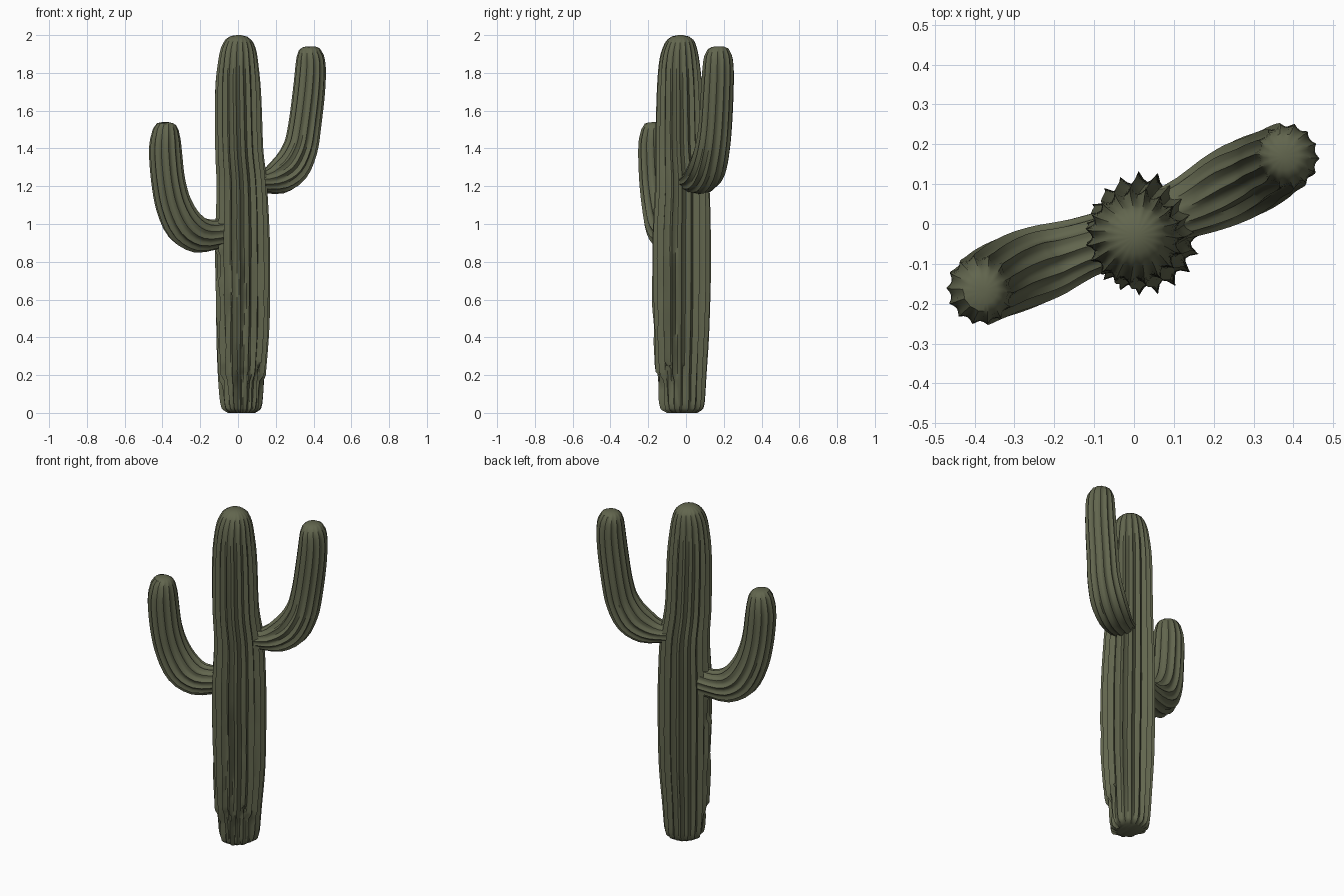
import bpy, bmesh, math
from mathutils import Vector, noise

# One dull olive skin colour
skin = bpy.data.materials.new("olive_green")
skin.diffuse_color = (0.122, 0.132, 0.076, 1)


def spline(keys, steps):
    """Smooth interpolation through rows of numbers."""
    rows = []
    for i in range(len(keys) - 1):
        p0, p1 = keys[max(i - 1, 0)], keys[i]
        p2, p3 = keys[i + 1], keys[min(i + 2, len(keys) - 1)]
        n = max(1, round(math.dist(p1[:3], p2[:3]) / steps))
        for k in range(n):
            t = k / n
            rows.append([0.5 * (2 * b + (c - a) * t + (2 * a - 5 * b + 4 * c - d) * t * t
                                + (3 * b - a - 3 * c + d) * t ** 3)
                         for a, b, c, d in zip(p0, p1, p2, p3)])
    rows.append(list(keys[-1]))
    return rows


def ribbed_stem(name, keys, side, ribs, depth, steps, wear=None):
    """Sweep a pleated section; key rows are x, y, z, radius, side radius."""
    rows = spline(keys, steps)
    centres = [Vector(r[:3]) for r in rows]
    full = max(r[3] for r in rows)
    count = ribs * 4
    bm = bmesh.new()
    rings = []
    for i, row in enumerate(rows):
        tangent = (centres[min(i + 1, len(rows) - 1)] - centres[max(i - 1, 0)]).normalized()
        out = side.cross(tangent).normalized()
        pleat = depth * min(1, (row[3] / full) ** 2 * 1.2)
        ring = []
        for j in range(count):
            a = math.tau * j / count
            s = 1 - pleat * abs(math.sin(ribs * a / 2)) ** 0.9
            # slight wander of each rib
            s *= 1 + 0.018 * noise.noise((math.cos(a) * 3, math.sin(a) * 3, row[2] * 3))
            if wear:
                s *= wear(a, row[2])
            ring.append(bm.verts.new(centres[i] + out * row[3] * s * math.cos(a)
                                     + side * row[4] * s * math.sin(a)))
        rings.append(ring)
    for lo, hi in zip(rings, rings[1:]):
        for j in range(count):
            k = (j + 1) % count
            bm.faces.new((lo[j], lo[k], hi[k], hi[j]))
    bm.faces.new(rings[0][::-1])
    bm.faces.new(rings[-1])
    bmesh.ops.recalc_face_normals(bm, faces=bm.faces)
    mesh = bpy.data.meshes.new(name)
    bm.to_mesh(mesh)
    bm.free()
    mesh.materials.append(skin)
    obj = bpy.data.objects.new(name, mesh)
    bpy.context.collection.objects.link(obj)
    bpy.ops.object.select_all(action='DESELECT')
    obj.select_set(True)
    bpy.context.view_layer.objects.active = obj
    bpy.ops.object.shade_smooth_by_angle(angle=math.radians(40))
    return obj


def weathering(a, z):
    """Rotten front foot with a ragged skin edge, and gouges on the lower front."""
    front = -math.sin(a)
    s = 1.0
    if front > 0.05 and z < 1.0:
        n = noise.noise((math.cos(a) * 6, front * 6, z * 4 + 2))
        s -= 0.17 * max(0, n) * min(1, (1.0 - z) * 4)
    edge = 0.2 + 0.035 * math.sin(7 * a) + 0.02 * math.sin(17 * a)
    if front > -0.1 and z < edge:
        s *= 0.88 + 0.06 * math.sin(9 * a + z * 14)
    # torn strip on the left of the front
    if abs(a - math.radians(205)) < 0.3 and 0.71 < z < 0.84:
        s *= 0.93
    return s


# Trunk, from foot to domed top
ribbed_stem("trunk", [
    (0.02, -0.025, 0.0, 0.075, 0.085), (0.02, -0.027, 0.015, 0.1, 0.112),
    (0.02, -0.027, 0.05, 0.115, 0.126), (0.02, -0.027, 0.2, 0.127, 0.136),
    (0.025, -0.025, 0.5, 0.143, 0.152), (0.023, -0.024, 0.9, 0.145, 0.156),
    (0.02, -0.02, 1.2, 0.135, 0.144), (0.006, -0.03, 1.4, 0.127, 0.132),
    (0.0, -0.033, 1.7, 0.122, 0.122), (0.0, -0.035, 1.85, 0.108, 0.109),
    (0.002, -0.033, 1.93, 0.093, 0.092), (0.004, -0.03, 1.975, 0.07, 0.07),
    (0.005, -0.03, 1.993, 0.045, 0.045), (0.005, -0.03, 2.0, 0.012, 0.012),
], Vector((0, 1, 0)), 19, 0.17, 0.022, weathering)

# High arm on the right, leaning back
ribbed_stem("right_arm", [
    (0.05, 0.01, 1.225, 0.05, 0.065), (0.14, 0.045, 1.225, 0.062, 0.08),
    (0.21, 0.08, 1.245, 0.09, 0.094), (0.28, 0.115, 1.3, 0.1, 0.1),
    (0.33, 0.14, 1.4, 0.092, 0.094), (0.353, 0.155, 1.52, 0.087, 0.09),
    (0.375, 0.165, 1.7, 0.085, 0.088), (0.384, 0.17, 1.83, 0.08, 0.084),
    (0.382, 0.17, 1.89, 0.071, 0.075), (0.378, 0.17, 1.925, 0.055, 0.058),
    (0.377, 0.17, 1.937, 0.036, 0.036), (0.377, 0.17, 1.941, 0.01, 0.01),
], Vector((-0.4, 0.92, 0)).normalized(), 14, 0.15, 0.035)

# Low arm on the left, leaning forward
ribbed_stem("left_arm", [
    (-0.04, -0.03, 0.96, 0.08, 0.075), (-0.13, -0.06, 0.943, 0.08, 0.08),
    (-0.21, -0.09, 0.945, 0.098, 0.095), (-0.285, -0.118, 0.995, 0.105, 0.1),
    (-0.34, -0.14, 1.1, 0.097, 0.096), (-0.37, -0.157, 1.23, 0.09, 0.092),
    (-0.384, -0.165, 1.38, 0.087, 0.09), (-0.384, -0.167, 1.45, 0.08, 0.084),
    (-0.382, -0.167, 1.5, 0.068, 0.071), (-0.378, -0.167, 1.527, 0.052, 0.054),
    (-0.377, -0.167, 1.536, 0.034, 0.034), (-0.377, -0.167, 1.539, 0.01, 0.01),
], Vector((0.4, -0.92, 0)).normalized(), 14, 0.15, 0.035)
